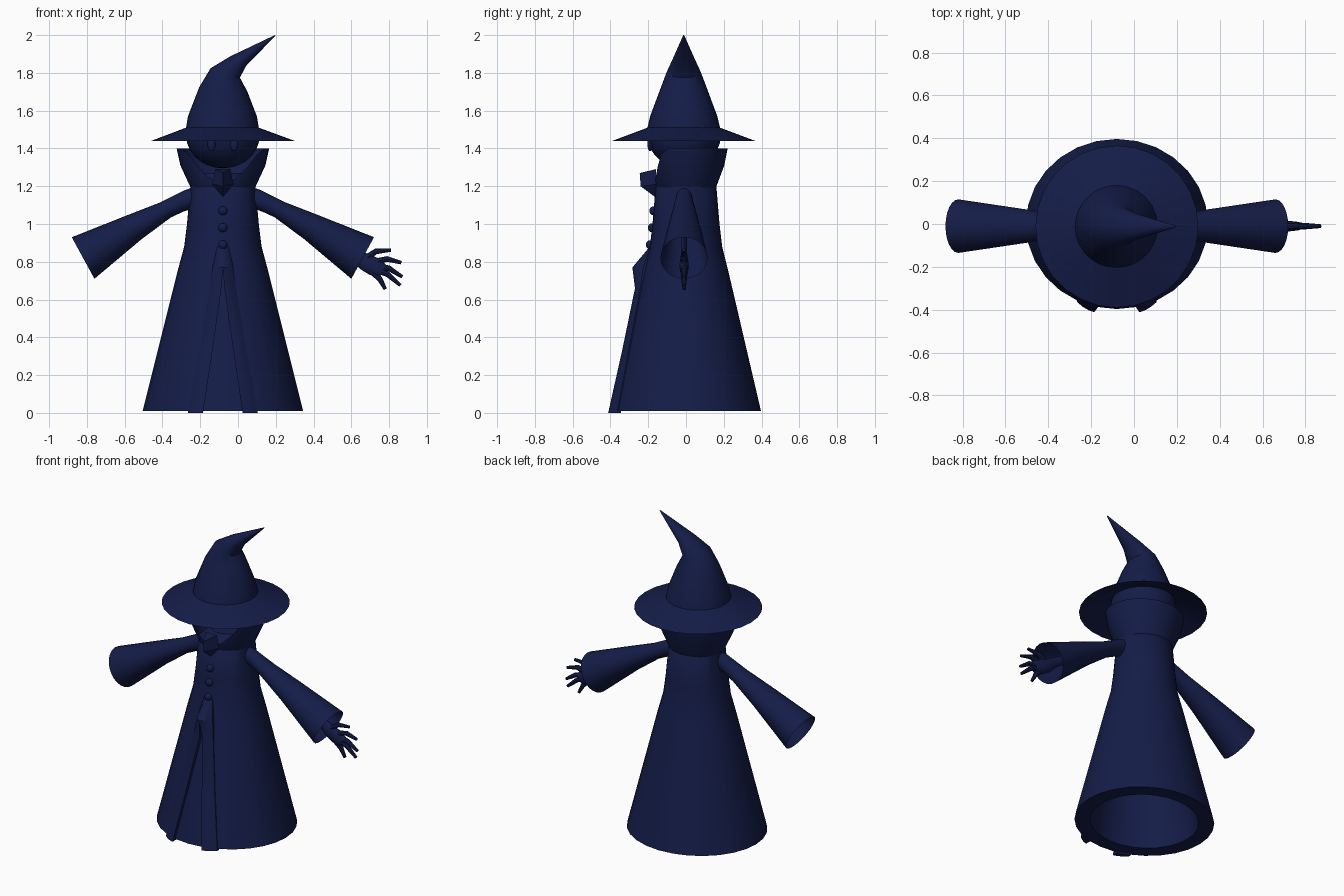
import bpy, bmesh, math
from mathutils import Vector

if "Cube" in bpy.data.objects:
    bpy.data.objects.remove(bpy.data.objects["Cube"])

CX = -0.08  # body axis
navy = bpy.data.materials.new("navy")
navy.diffuse_color = (0.007, 0.012, 0.065, 1)
navy.use_nodes = True
navy.node_tree.nodes["Principled BSDF"].inputs["Base Color"].default_value = navy.diffuse_color


def finish(name, bm, angle=40):
    bmesh.ops.recalc_face_normals(bm, faces=bm.faces)
    mesh = bpy.data.meshes.new(name)
    bm.to_mesh(mesh)
    bm.free()
    ob = bpy.data.objects.new(name, mesh)
    bpy.context.collection.objects.link(ob)
    mesh.materials.append(navy)
    bpy.ops.object.select_all(action='DESELECT')
    ob.select_set(True)
    bpy.context.view_layer.objects.active = ob
    bpy.ops.object.shade_smooth_by_angle(angle=math.radians(angle))
    return ob


def loft(name, rings, sides=28, y=0, caps=(), shape=None):
    """Each ring: silhouette points (xa, za) and (xb, zb) plus a depth radius."""
    bm = bmesh.new()
    loops = []
    for xa, za, xb, zb, ry in rings:
        a, b = Vector((xa, y, za)), Vector((xb, y, zb))
        mid, half = (a + b) / 2, (b - a) / 2
        loops.append([bm.verts.new(mid + half * math.cos(t) + Vector((0, ry * math.sin(t), 0)))
                      for t in (math.tau * i / sides for i in range(sides))])
    for p, q in zip(loops, loops[1:]):
        for i in range(sides):
            j = (i + 1) % sides
            bm.faces.new((p[i], p[j], q[j], q[i]))
    for c in caps:
        bm.faces.new(loops[c])
    if shape:
        shape(loops)
    return finish(name, bm)


def sym(r, z, depth=0.934):
    return (CX - r, z, CX + r, z, r * depth)


def tube(name, path, radii, flat=1.0, sides=8):
    rings = []
    for i, (x, z) in enumerate(path):
        (x0, z0), (x1, z1) = path[max(i - 1, 0)], path[min(i + 1, len(path) - 1)]
        n = Vector((z1 - z0, x0 - x1)).normalized() * radii[i]
        rings.append((x - n.x, z - n.y, x + n.x, z + n.y, radii[i] * flat))
    return loft(name, rings, sides, -0.01, (0, -1))


def ball(name, loc, scale, u=24, v=14):
    bm = bmesh.new()
    bmesh.ops.create_uvsphere(bm, u_segments=u, v_segments=v, radius=1)
    for vert in bm.verts:
        vert.co = Vector(loc) + Vector([a * b for a, b in zip(vert.co, scale)])
    return finish(name, bm)


# Robe: outer skirt, hem ring and hollow inner wall
ROBE = [(0.425, 0.01), (0.24, 0.75), (0.205, 0.88), (0.19, 1.0), (0.172, 1.2)]
loft("robe", [sym(0.20, 0.70), sym(0.33, 0.01)] + [sym(*p) for p in ROBE] + [sym(0.1, 1.27)],
     caps=(0, -1))


def robe_radius(z):
    for (r0, z0), (r1, z1) in zip(ROBE, ROBE[1:]):
        if z <= z1:
            return r0 + (r1 - r0) * (z - z0) / (z1 - z0)
    return ROBE[-1][0]


# Front flaps: rows of height, inner edge, outer edge, lift off the robe
FLAP = [(0.88, 0.0, 0.03, 0.0), (0.77, 0.0, 0.055, 0.065), (0.66, 0.008, 0.07, 0.025),
        (0.33, 0.055, 0.125, 0.02), (0.0, 0.105, 0.185, 0.025)]
for side, label in ((-1, "left"), (1, "right")):
    bm = bmesh.new()
    rows = []
    for z, x0, x1, lift in FLAP:
        r = robe_radius(z)
        row = []
        for k in range(4):
            x = x0 + (x1 - x0) * k / 3
            d = 0.934 * math.sqrt(r * r - x * x)
            out = lift * (1 - 0.8 * (k / 3) ** 2)
            row.append((bm.verts.new((CX + side * x, -d - out, z)),
                        bm.verts.new((CX + side * x, -d + 0.015, z))))
        rows.append(row)
    for p, q in zip(rows, rows[1:]):
        for k in range(3):
            for s in (0, 1):
                bm.faces.new((p[k][s], p[k + 1][s], q[k + 1][s], q[k][s]))
        for k in (0, 3):
            bm.faces.new((p[k][0], p[k][1], q[k][1], q[k][0]))
    for row in (rows[0], rows[-1]):
        bm.faces.new([v[0] for v in row] + [v[1] for v in reversed(row)])
    finish(label + "_robe_flap", bm, 25)


# Collar: flared, dropping to a V at the front
def open_front(loops):
    for ring in loops[1:]:
        depth = max(abs(v.co.y) for v in ring)
        for v, base in zip(ring, loops[0]):
            t = max(0, (-v.co.y / depth - 0.55) / 0.45)
            v.co = v.co.lerp(base.co, 0.85 * min(1, t))


loft("collar", [sym(0.165, 1.18), sym(0.225, 1.31, 0.9), sym(0.245, 1.40, 0.9)], shape=open_front)

# Head and eyes
ball("head", (CX, -0.01, 1.47), (0.195, 0.195, 0.175))
for s in (-1, 1):
    ball("eye", (CX + s * 0.06, -0.19, 1.425), (0.022, 0.015, 0.04), 12, 8)

# Neck ornament: a faceted kite-shaped knot
bm = bmesh.new()
outline = [bm.verts.new((CX + x, -0.16, z))
           for x, z in ((0, 1.14), (0.055, 1.21), (0.04, 1.29), (-0.04, 1.29), (-0.055, 1.21))]
top = bm.verts.new((CX, -0.245, 1.27))
low = bm.verts.new((CX, -0.24, 1.20))
a, b, c, d, e = outline
for f in ((a, b, low), (b, c, top, low), (c, d, top), (d, e, low, top), (e, a, low), (e, d, c, b, a)):
    bm.faces.new(f)
finish("neck_ornament", bm, 20)

# Buttons
for z in (1.07, 0.98, 0.89):
    ball("button", (CX, -0.934 * robe_radius(z), z), (0.024, 0.022, 0.024), 12, 8)

# Hat: wide brim and crown bending over to a tip
HAT = [(-0.46, 1.44, 0.30, 1.44, 0.378), (-0.275, 1.51, 0.11, 1.51, 0.192),
       (-0.265, 1.57, 0.10, 1.57, 0.178), (-0.205, 1.725, 0.05, 1.70, 0.125),
       (-0.145, 1.825, 0.01, 1.775, 0.092), (-0.04, 1.888, 0.045, 1.84, 0.062),
       (0.195, 2.0, 0.199, 1.997, 0.003)]
loft("hat", HAT, y=-0.012, caps=(-1,))

# Sleeves: upper and lower silhouette, open at the cuff, mirrored about the body axis
SLEEVE = [(0.06, 1.20, 0.06, 1.09, 0.04), (0.12, 1.18, 0.13, 1.065, 0.045),
          (0.25, 1.115, 0.195, 1.035, 0.06), (0.43, 1.045, 0.35, 0.92, 0.085),
          (0.72, 0.93, 0.60, 0.71, 0.125)]
loft("right_sleeve", SLEEVE, 24, -0.01)
loft("left_sleeve", [(2 * CX - xa, za, 2 * CX - xb, zb, r) for xa, za, xb, zb, r in SLEEVE], 24, -0.01)

# Hand: wrist with palm, thumb and four fingers
tube("palm", [(0.46, 0.93), (0.60, 0.85), (0.67, 0.80), (0.72, 0.775), (0.765, 0.75)],
     [0.03, 0.03, 0.045, 0.05, 0.04], 0.5, 12)
FINGERS = [("thumb", [(0.68, 0.82), (0.73, 0.855), (0.81, 0.862)]),
           ("index_finger", [(0.73, 0.80), (0.79, 0.815), (0.865, 0.795)]),
           ("middle_finger", [(0.74, 0.775), (0.80, 0.765), (0.87, 0.72)]),
           ("ring_finger", [(0.74, 0.755), (0.79, 0.735), (0.86, 0.675)]),
           ("little_finger", [(0.72, 0.74), (0.75, 0.71), (0.78, 0.655)])]
for name, path in FINGERS:
    tube(name, path, [0.018, 0.015, 0.009])
